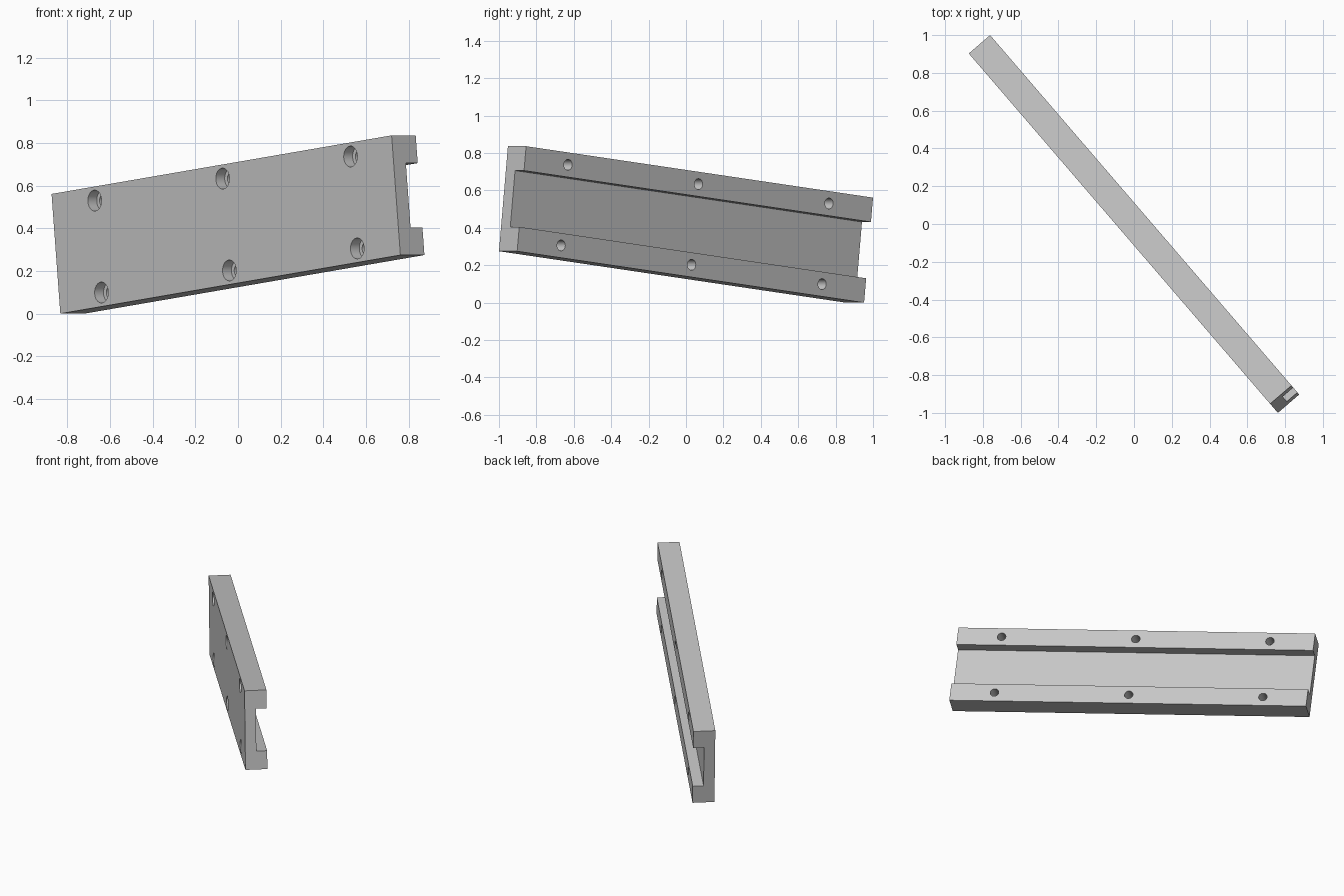
import bpy, bmesh
from math import radians
from mathutils import Matrix, Vector

if "Cube" in bpy.data.objects:
    bpy.data.objects.remove(bpy.data.objects["Cube"])

LENGTH, THICK, HEIGHT = 2.462, 0.149, 0.565
FLANGE, GROOVE = 0.131, 0.0735
HOLE_PITCH, HOLE_Z = 0.926, 0.217
HEAD_R, BORE_R, HEAD_DEPTH = 0.049, 0.029, 0.055

steel = bpy.data.materials.new("plain_grey")
steel.use_nodes = True
grey = (0.56, 0.56, 0.56, 1)
steel.diffuse_color = grey
steel.node_tree.nodes["Principled BSDF"].inputs["Base Color"].default_value = grey


def add_object(name, bm):
    bmesh.ops.recalc_face_normals(bm, faces=bm.faces)
    mesh = bpy.data.meshes.new(name)
    bm.to_mesh(mesh)
    bm.free()
    mesh.materials.append(steel)
    obj = bpy.data.objects.new(name, mesh)
    bpy.context.collection.objects.link(obj)
    return obj


def cylinders(name, radius, y0, y1):
    """Six cylinders along y, three in each flange."""
    bm = bmesh.new()
    for col in (-1, 0, 1):
        for row in (-1, 1):
            place = Matrix.Translation((col * HOLE_PITCH, (y0 + y1) / 2, row * HOLE_Z))
            bmesh.ops.create_cone(bm, cap_ends=True, segments=40, radius1=radius,
                                  radius2=radius, depth=y1 - y0,
                                  matrix=place @ Matrix.Rotation(radians(90), 4, "X"))
    return add_object(name, bm)


# Channel bar: C-shaped section extruded along its length
t, h = THICK / 2, HEIGHT / 2
floor, lip = t - GROOVE, h - FLANGE
section = [(-t, -h), (t, -h), (t, -lip), (floor, -lip),
           (floor, lip), (t, lip), (t, h), (-t, h)]
bm = bmesh.new()
face = bm.faces.new([bm.verts.new((-LENGTH / 2, y, z)) for y, z in section])
swept = bmesh.ops.extrude_face_region(bm, geom=[face], use_keep_orig=True)
bmesh.ops.translate(bm, vec=(LENGTH, 0, 0),
                    verts=[v for v in swept["geom"] if isinstance(v, bmesh.types.BMVert)])
bar = add_object("channel_bar", bm)
bpy.context.view_layer.objects.active = bar
bar.select_set(True)

# Counterbored screw holes, wide at the front and narrow at the back
cutters = [cylinders("head_cutter", HEAD_R, -t - 0.05, -t + HEAD_DEPTH),
           cylinders("bore_cutter", BORE_R, -t - 0.04, t + 0.05)]
for cutter in cutters:
    cutter.hide_render = True
    mod = bar.modifiers.new("holes", "BOOLEAN")
    mod.operation = "DIFFERENCE"
    mod.solver = "EXACT"
    mod.object = cutter
    bpy.ops.object.modifier_apply(modifier=mod.name)
    bpy.data.objects.remove(cutter)

bpy.ops.object.shade_smooth_by_angle(angle=radians(30))

# Turn the bar across the ground plane, lift one end and rest it on the floor
turn = Matrix.Rotation(radians(-49.3), 4, "Z") @ Matrix.Rotation(radians(-6.41), 4, "Y")
bar.data.transform(turn)
low = min(v.co.z for v in bar.data.vertices)
bar.data.transform(Matrix.Translation(Vector((0, 0, -low))))
